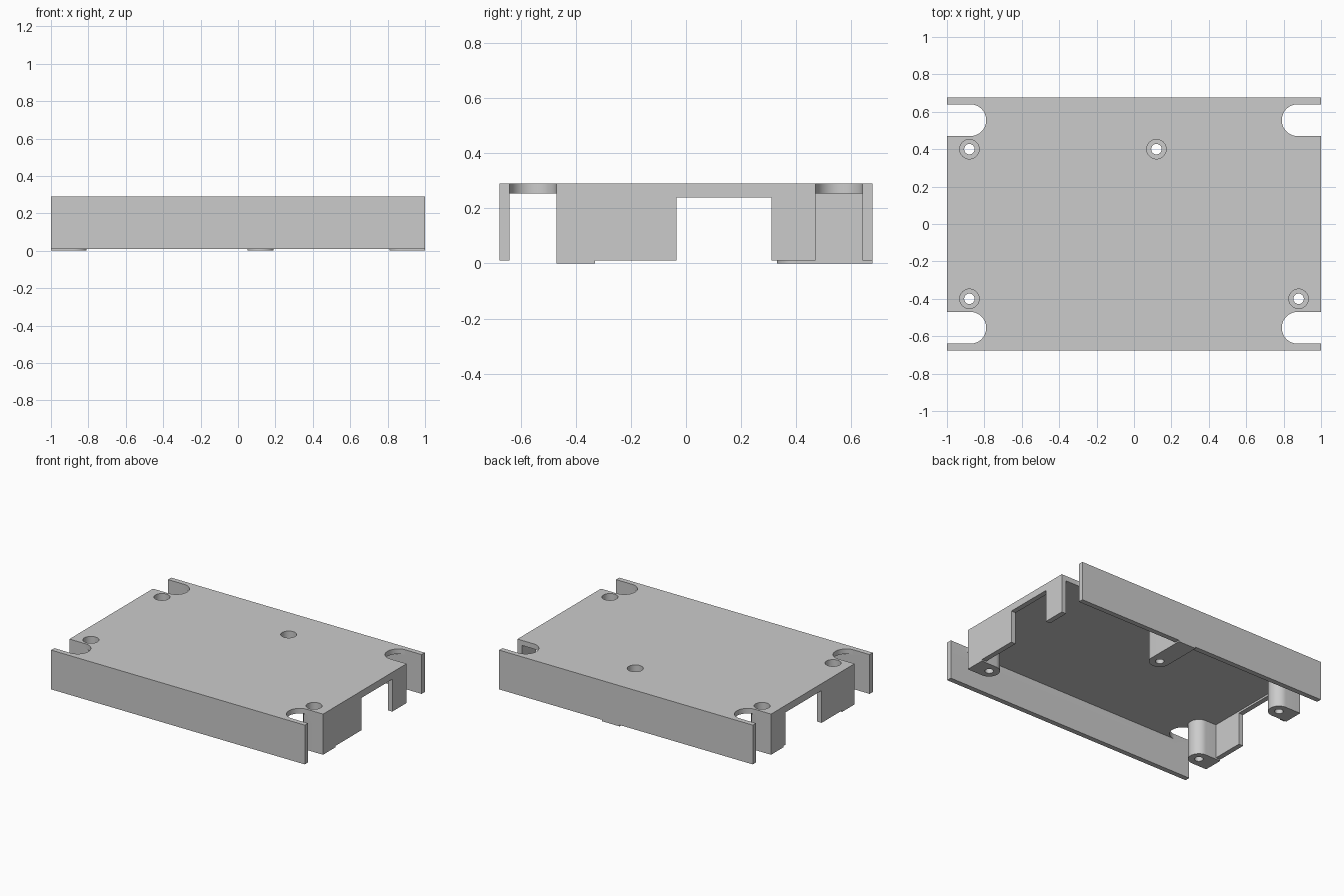
import bpy, bmesh, math
from mathutils import Vector

if "Cube" in bpy.data.objects:
    bpy.data.objects.remove(bpy.data.objects["Cube"])

grey = bpy.data.materials.new("light_grey_plastic")
grey.use_nodes = True
grey.diffuse_color = (0.6, 0.6, 0.6, 1)
grey.node_tree.nodes["Principled BSDF"].inputs["Base Color"].default_value = (0.6, 0.6, 0.6, 1)

HALF_X, HALF_Y, TOP, BOTTOM = 1.0, 0.676, 0.29, 0.01
WALL = 0.036
SIDE_Y = 0.47


def prism(name, outline, z0, z1):
    """Extrude a flat outline from z0 to z1."""
    bm = bmesh.new()
    face = bm.faces.new([bm.verts.new((x, y, z0)) for x, y in outline])
    up = bmesh.ops.extrude_face_region(bm, geom=[face])["geom"]
    verts = [g for g in up if isinstance(g, bmesh.types.BMVert)]
    bmesh.ops.translate(bm, verts=verts, vec=Vector((0, 0, z1 - z0)))
    bmesh.ops.recalc_face_normals(bm, faces=bm.faces)
    mesh = bpy.data.meshes.new(name)
    bm.to_mesh(mesh)
    bm.free()
    mesh.materials.append(grey)
    obj = bpy.data.objects.new(name, mesh)
    bpy.context.collection.objects.link(obj)
    return obj


def box(name, x0, x1, y0, y1, z0, z1):
    return prism(name, [(x0, y0), (x1, y0), (x1, y1), (x0, y1)], z0, z1)


def disc(name, x, y, r, z0, z1, n=40):
    ring = [(x + r * math.cos(math.tau * i / n), y + r * math.sin(math.tau * i / n))
            for i in range(n)]
    return prism(name, ring, z0, z1)


def d_shape(name, x, y, r, direction, length, z0, z1, n=24):
    """Half-round outline whose straight sides run on along direction."""
    d = Vector(direction)
    side = Vector((-d.y, d.x))
    c = Vector((x, y))
    pts = [c + side * r * math.cos(math.pi * i / n) - d * r * math.sin(math.pi * i / n)
           for i in range(n + 1)]
    pts += [c - side * r + d * length, c + side * r + d * length]
    return prism(name, [tuple(p) for p in pts], z0, z1)


def combine(target, tool, operation):
    mod = target.modifiers.new(tool.name, "BOOLEAN")
    mod.operation = operation
    mod.solver = "EXACT"
    mod.object = tool
    bpy.context.view_layer.objects.active = target
    bpy.ops.object.modifier_apply(modifier=mod.name)
    bpy.data.objects.remove(tool)


# Top plate
cover = box("cover_shell", -HALF_X, HALF_X, -HALF_Y, HALF_Y, TOP - WALL, TOP)

# Long front and back walls, short side walls
for s in (-1, 1):
    y0, y1 = sorted((s * HALF_Y, s * (HALF_Y - WALL)))
    combine(cover, box("long_wall", -HALF_X, HALF_X, y0, y1, BOTTOM, TOP), "UNION")
    x0, x1 = sorted((s * HALF_X, s * (HALF_X - WALL)))
    combine(cover, box("side_wall", x0, x1, -SIDE_Y, SIDE_Y, BOTTOM, TOP), "UNION")

# Connector openings in the side walls
for s, start in ((1, -0.035), (-1, -0.1)):
    x0, x1 = sorted((s * 0.9, s * 1.1))
    combine(cover, box("side_opening", x0, x1, start, 0.31, -0.1, 0.24), "DIFFERENCE")

# Screw posts, each running out to its nearest wall
posts = [(-0.88, 0.4, (-1, 0), 0.12), (-0.88, -0.4, (-1, 0), 0.12),
         (0.88, -0.4, (1, 0), 0.12), (0.12, 0.4, (0, 1), HALF_Y - 0.4)]
for x, y, direction, length in posts:
    combine(cover, d_shape("screw_post", x, y, 0.07, direction, length, 0, TOP - 0.01), "UNION")

# Screw holes with deep head recesses
for x, y, _, _ in posts:
    combine(cover, disc("screw_hole", x, y, 0.028, -0.1, 0.4), "DIFFERENCE")
    combine(cover, disc("head_recess", x, y, 0.052, 0.06, 0.4), "DIFFERENCE")

# Rounded corner slots
for sx in (-1, 1):
    for sy in (-1, 1):
        slot = d_shape("corner_slot", sx * 0.875, sy * 0.555, 0.085, (sx, 0), 0.3, 0.2, 0.4)
        combine(cover, slot, "DIFFERENCE")

# Round surfaces smooth, corners sharp
bpy.ops.object.select_all(action="DESELECT")
cover.select_set(True)
bpy.context.view_layer.objects.active = cover
bpy.ops.object.shade_smooth_by_angle(angle=math.radians(30))
